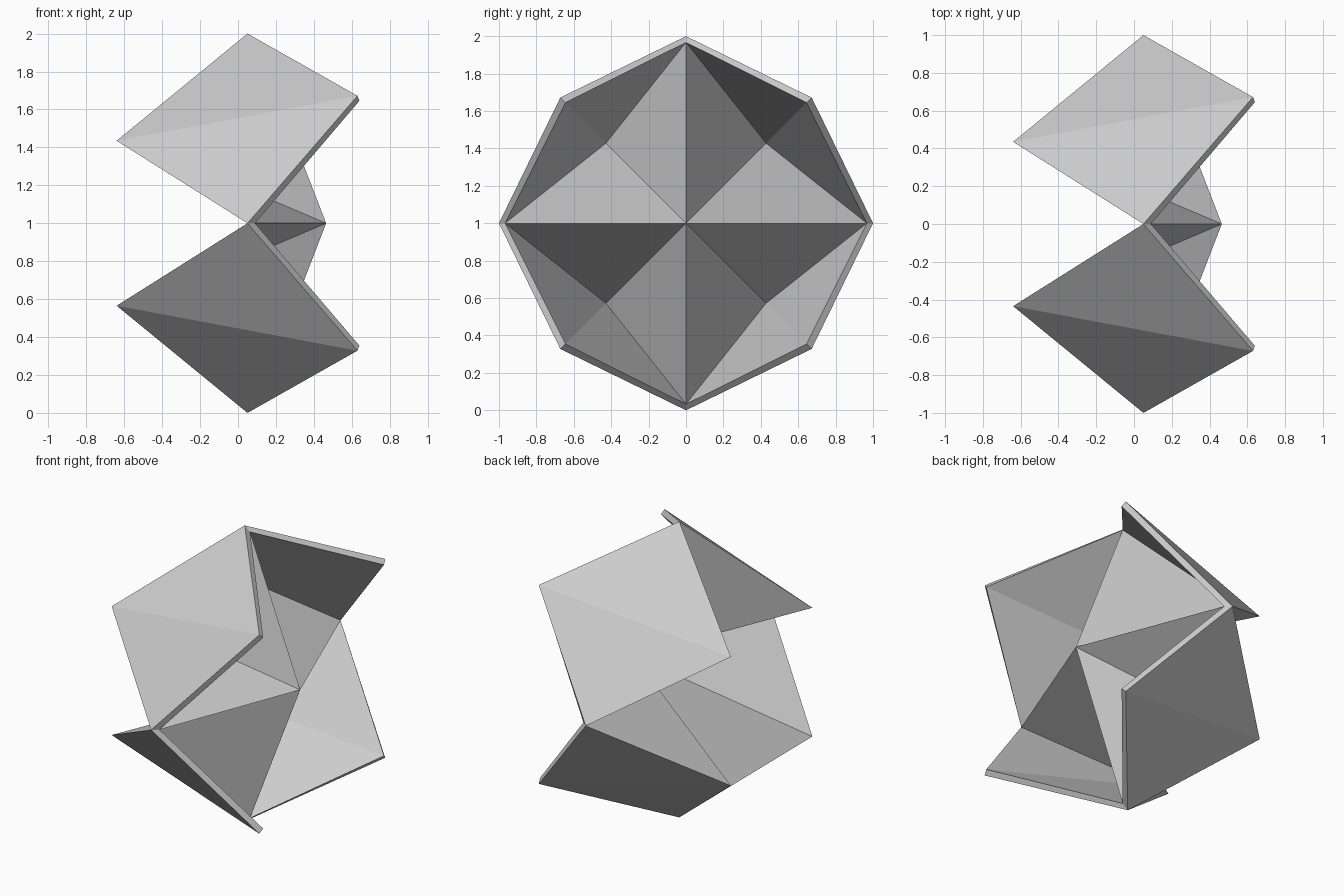
import bpy, bmesh
from mathutils import Matrix, Vector
from math import pi

if "Cube" in bpy.data.objects:
    bpy.data.objects.remove(bpy.data.objects["Cube"])

# Folded star: four identical quadrants turned around the x axis
paper = bpy.data.materials.new("light grey paper")
paper.diffuse_color = (0.6, 0.6, 0.6, 1)
paper.use_nodes = True
paper.node_tree.nodes["Principled BSDF"].inputs["Base Color"].default_value = paper.diffuse_color

# hub, tip, corner, next tip, back point, for the outer and inner skins
outer = [(0.39, 0, 0), (0.05, 0, 1), (0.63, 0.672, 0.672), (0.05, 1, 0), (-0.64, 0.435, 0.435)]
inner = [(0.465, 0, 0), (0.09, 0, 0.967), (0.64, 0.645, 0.645), (0.09, 0.967, 0), (-0.54, 0.428, 0.428)]
# hub faces, then the two halves of the creased panel
folds = [(0, 1, 4), (0, 4, 3), (1, 2, 4), (2, 3, 4)]

bm = bmesh.new()
for i in range(4):
    turn = Matrix.Translation((0, 0, 1)) @ Matrix.Rotation(i * pi / 2, 4, 'X')
    o = [bm.verts.new(turn @ Vector(p)) for p in outer]
    n = [bm.verts.new(turn @ Vector(p)) for p in inner]
    for f in folds:
        bm.faces.new([o[k] for k in f])
        bm.faces.new([n[k] for k in reversed(f)])
    # rim along the free edges
    for a, b in ((1, 2), (2, 3)):
        bm.faces.new((o[b], o[a], n[a], n[b]))
bmesh.ops.remove_doubles(bm, verts=bm.verts, dist=0.0005)
bmesh.ops.recalc_face_normals(bm, faces=bm.faces)

mesh = bpy.data.meshes.new("folded_star")
bm.to_mesh(mesh)
bm.free()
mesh.materials.append(paper)
bpy.context.collection.objects.link(bpy.data.objects.new("folded_star", mesh))
